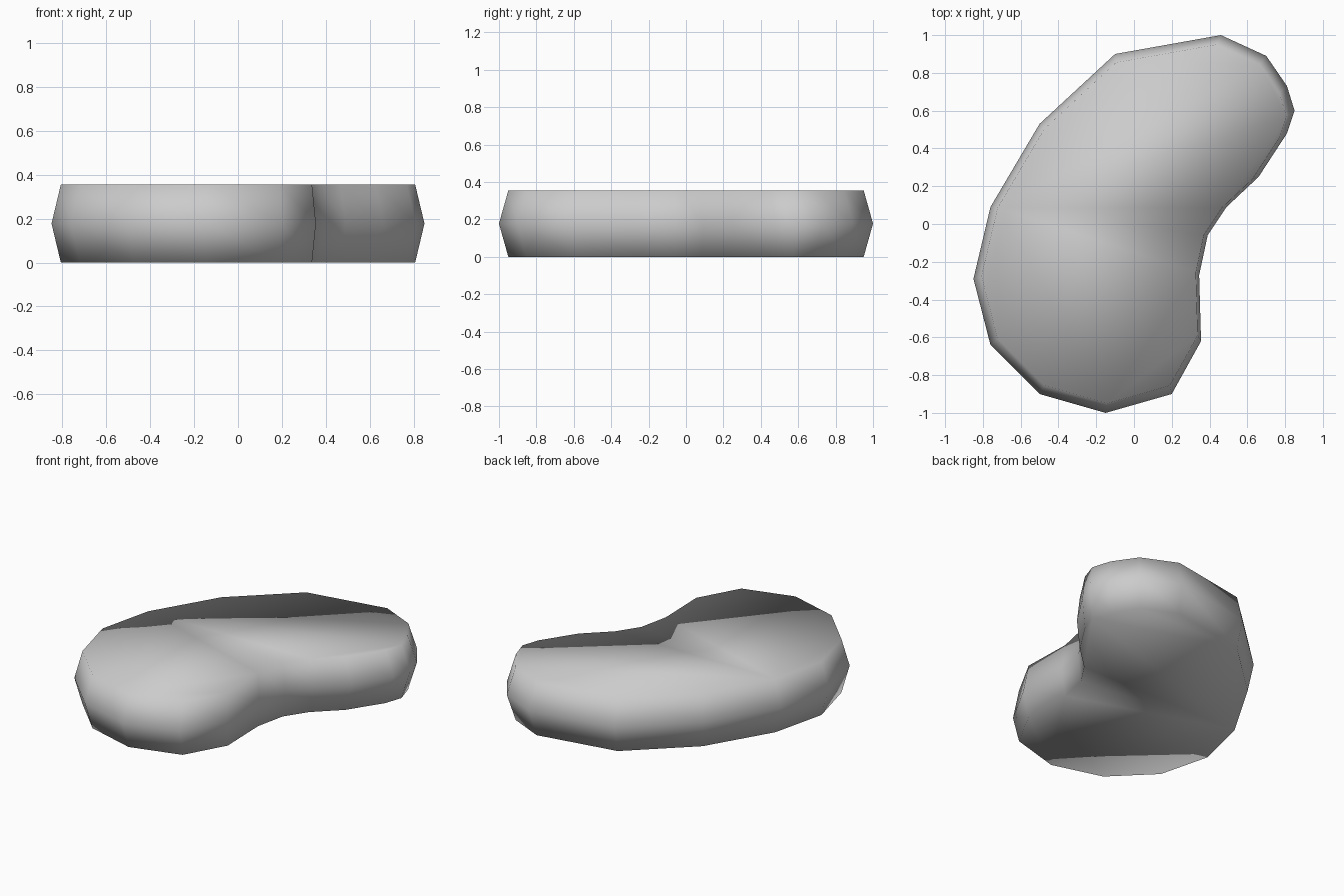
import bpy
import bmesh

cube = bpy.data.objects.get("Cube")
if cube:
    bpy.data.objects.remove(cube)

# Widest outline of the bean, clockwise from the back tip
OUTLINE = [
    (0.46, 1.0), (0.70, 0.89), (0.81, 0.73), (0.85, 0.60), (0.81, 0.48),
    (0.66, 0.25), (0.49, 0.09), (0.39, -0.06), (0.345, -0.27), (0.355, -0.62),
    (0.20, -0.90), (-0.15, -1.0), (-0.50, -0.90), (-0.76, -0.64),
    (-0.85, -0.29), (-0.76, 0.09), (-0.50, 0.53), (-0.10, 0.90),
]
HEIGHT = 0.355
RIM_SCALE = 0.95

# Plain grey surface
grey = bpy.data.materials.new("light_grey")
grey.use_nodes = True
colour = (0.6, 0.6, 0.6, 1.0)
grey.diffuse_color = colour
grey.node_tree.nodes["Principled BSDF"].inputs["Base Color"].default_value = colour

# Three rings: bottom rim, bulging middle, top rim
bm = bmesh.new()
rings = [
    [bm.verts.new((x * scale, y * scale, z)) for x, y in OUTLINE]
    for scale, z in ((RIM_SCALE, 0), (1, HEIGHT / 2), (RIM_SCALE, HEIGHT))
]

# Side bands and flat caps
count = len(OUTLINE)
for low, high in zip(rings, rings[1:]):
    for i in range(count):
        j = (i + 1) % count
        bm.faces.new((low[i], low[j], high[j], high[i]))
bm.faces.new(rings[0])
bm.faces.new(rings[-1])
bmesh.ops.recalc_face_normals(bm, faces=bm.faces)
for face in bm.faces:
    face.smooth = True

mesh = bpy.data.meshes.new("bean_slab")
bm.to_mesh(mesh)
bm.free()
mesh.materials.append(grey)
slab = bpy.data.objects.new("bean_slab", mesh)
bpy.context.collection.objects.link(slab)
